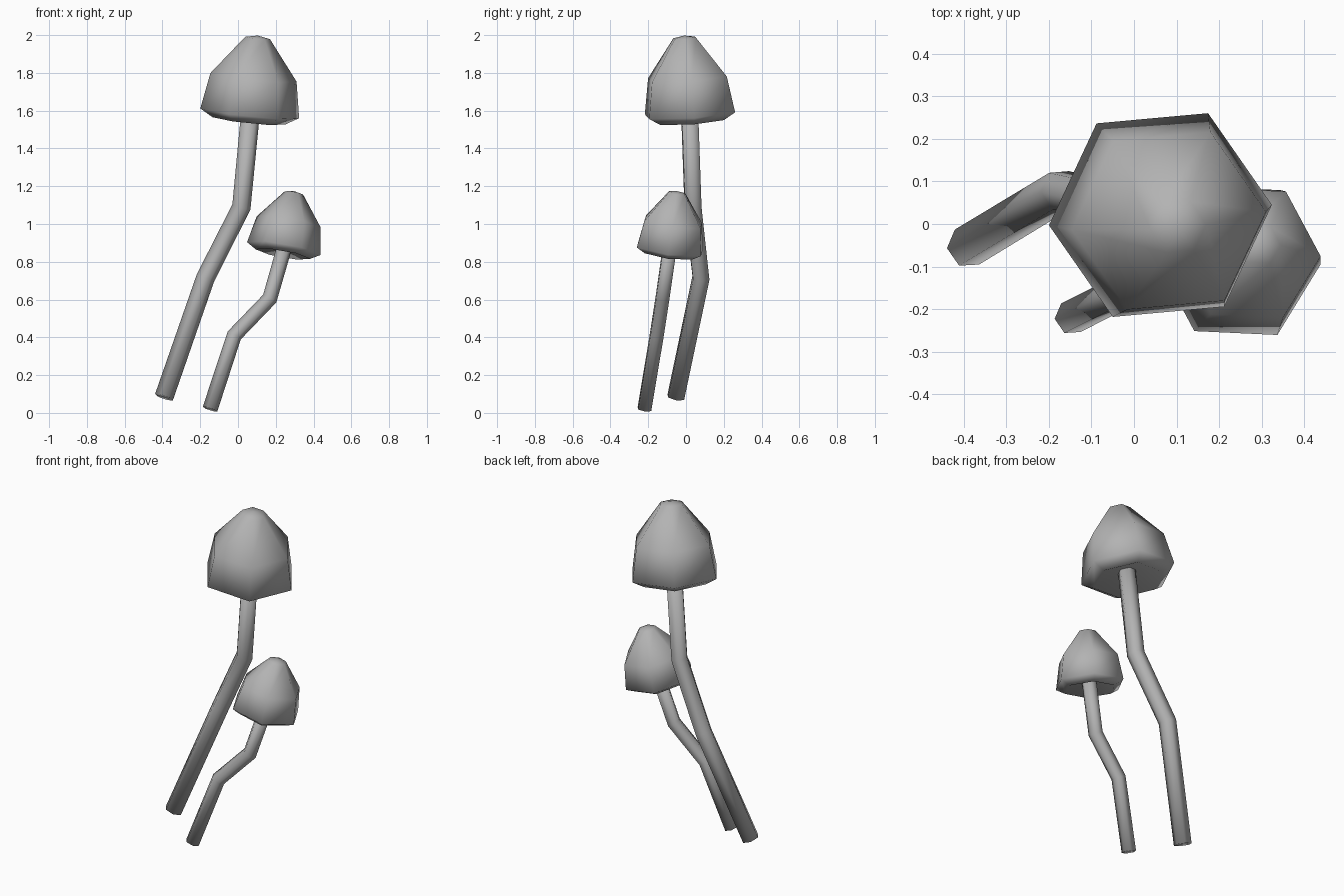
import bpy, bmesh, math
from mathutils import Vector

if "Cube" in bpy.data.objects:
    bpy.data.objects.remove(bpy.data.objects["Cube"])

SIDES = 6
Z = Vector((0, 0, 1))

grey = bpy.data.materials.new("dark_grey")
grey.diffuse_color = (0.45, 0.45, 0.45, 1)
grey.use_nodes = True
grey.node_tree.nodes["Principled BSDF"].inputs["Base Color"].default_value = grey.diffuse_color


def ring(bm, centre, axis, radius, turn=5):
    """Hexagonal ring of vertices facing along axis."""
    q = Z.rotation_difference(axis)
    out = []
    for i in range(SIDES):
        a = math.radians(turn) + i * math.tau / SIDES
        p = Vector((math.cos(a), math.sin(a), 0)) * radius
        out.append(bm.verts.new(Vector(centre) + q @ p))
    return out


def bridge(bm, rings):
    for a, b in zip(rings, rings[1:]):
        for i in range(SIDES):
            j = (i + 1) % SIDES
            bm.faces.new((a[i], a[j], b[j], b[i]))


def fan(bm, loop, point):
    c = bm.verts.new(point)
    for i in range(SIDES):
        bm.faces.new((loop[i], loop[(i + 1) % SIDES], c))


def finish(bm, name):
    """Smooth-shaded object from the bmesh."""
    bmesh.ops.recalc_face_normals(bm, faces=bm.faces[:])
    for f in bm.faces:
        f.smooth = True
    me = bpy.data.meshes.new(name)
    bm.to_mesh(me)
    bm.free()
    me.materials.append(grey)
    ob = bpy.data.objects.new(name, me)
    bpy.context.collection.objects.link(ob)


def stem(name, path, radius):
    pts = [Vector(p) for p in path]
    dirs = [(b - a).normalized() for a, b in zip(pts, pts[1:])]
    bm = bmesh.new()
    rings = []
    for i, p in enumerate(pts):
        axis = dirs[max(i - 1, 0)] + dirs[min(i, len(dirs) - 1)]
        rings.append(ring(bm, p, axis.normalized(), radius))
    bridge(bm, rings)
    bm.faces.new(rings[0])
    bm.faces.new(rings[-1])
    finish(bm, name)


# Cap profile as (radius, height along the cap axis), lip to crown
CAP = [(0.195, -0.04), (0.264, 0.0), (0.23, 0.192), (0.066, 0.402)]


def cap(name, centre, lean, scale, turn):
    c, axis = Vector(centre), Vector(lean).normalized()
    bm = bmesh.new()
    rings = [ring(bm, c + axis * h * scale, axis, r * scale, turn) for r, h in CAP]
    bridge(bm, rings)
    # Hollow underside and crown tip
    fan(bm, rings[0], c + axis * 0.03 * scale)
    fan(bm, rings[-1], c + axis * 0.415 * scale)
    finish(bm, name)


# Tall mushroom
stem("tall_stem", [(-0.392, -0.054, 0.083), (-0.172, 0.079, 0.715),
                   (0.018, 0.037, 1.09), (0.07, 0.018, 1.63)], 0.05)
cap("tall_cap", (0.062, 0.021, 1.586), (0.105, -0.07, 1), 1.0, 5)

# Short mushroom
stem("short_stem", [(-0.148, -0.22, 0.02), (-0.02, -0.155, 0.41),
                    (0.168, -0.125, 0.605), (0.254, -0.082, 0.905)], 0.0405)
cap("short_cap", (0.243, -0.086, 0.87), (0.18, 0.13, 1), 0.75, -2)
